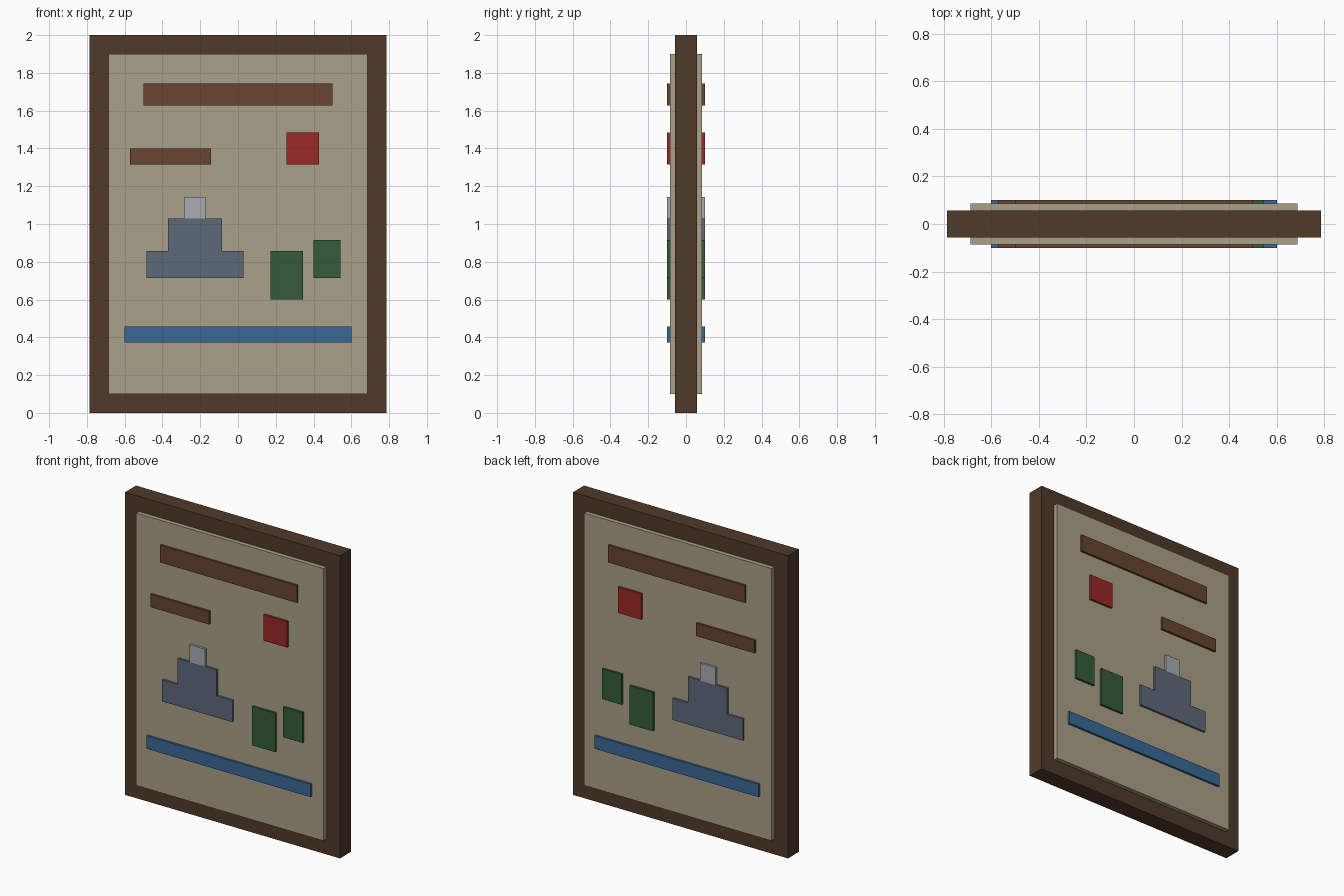
import bpy
import bmesh

if "Cube" in bpy.data.objects:
    bpy.data.objects.remove(bpy.data.objects["Cube"])

U = 2 / 70  # design grid unit


def material(name, rgb):
    m = bpy.data.materials.new(name)
    lin = [((c / 255 + 0.055) / 1.055) ** 2.4 for c in rgb]
    m.diffuse_color = (*lin, 1)
    m.use_nodes = True
    m.node_tree.nodes["Principled BSDF"].inputs["Base Color"].default_value = m.diffuse_color
    return m


def plate(name, outline, half_depth, mat):
    """Extrude an x-z outline (grid units) symmetrically through y."""
    bm = bmesh.new()
    face = bm.faces.new([bm.verts.new((x * U, -half_depth * U, z * U)) for x, z in outline])
    out = bmesh.ops.extrude_face_region(bm, geom=[face])
    new = [v for v in out["geom"] if isinstance(v, bmesh.types.BMVert)]
    bmesh.ops.translate(bm, verts=new, vec=(0, 2 * half_depth * U, 0))
    bmesh.ops.recalc_face_normals(bm, faces=bm.faces)
    me = bpy.data.meshes.new(name)
    bm.to_mesh(me)
    bm.free()
    me.materials.append(mat)
    ob = bpy.data.objects.new(name, me)
    bpy.context.collection.objects.link(ob)
    return ob


def rect(x0, x1, z0, z1):
    return [(x0, z0), (x1, z0), (x1, z1), (x0, z1)]


dark_wood = material("dark_wood", (80, 58, 41))
parchment = material("parchment", (170, 161, 136))
brown = material("brown", (104, 69, 46))
red = material("red", (155, 40, 38))
slate = material("slate", (93, 106, 122))
pale = material("pale_grey", (170, 172, 178))
green = material("green", (52, 92, 58))
blue = material("blue", (58, 104, 150))

# Frame slab, with the panel standing proud of it front and back
plate("frame", rect(-27.5, 27.5, 0, 70), 2, dark_wood)
plate("panel", rect(-24, 24, 3.5, 66.5), 3, parchment)

# Raised map shapes, visible on both faces
D = 3.5
for name, box, mat in [
    ("title_bar", (-17.5, 17.5, 57, 61), brown),
    ("subtitle_bar", (-20, -5, 46, 49), brown),
    ("red_marker", (9, 15, 46, 52), red),
    ("mountain_snow_cap", (-10, -6, 36, 40), pale),
    ("forest_large", (6, 12, 21, 30), green),
    ("forest_small", (14, 19, 25, 32), green),
    ("river", (-21, 21, 13, 16), blue),
]:
    plate(name, rect(*box), D, mat)

# Stepped mountain
plate("mountain", [(-17, 25), (1, 25), (1, 30), (-3, 30), (-3, 36),
                   (-13, 36), (-13, 30), (-17, 30)], D, slate)
